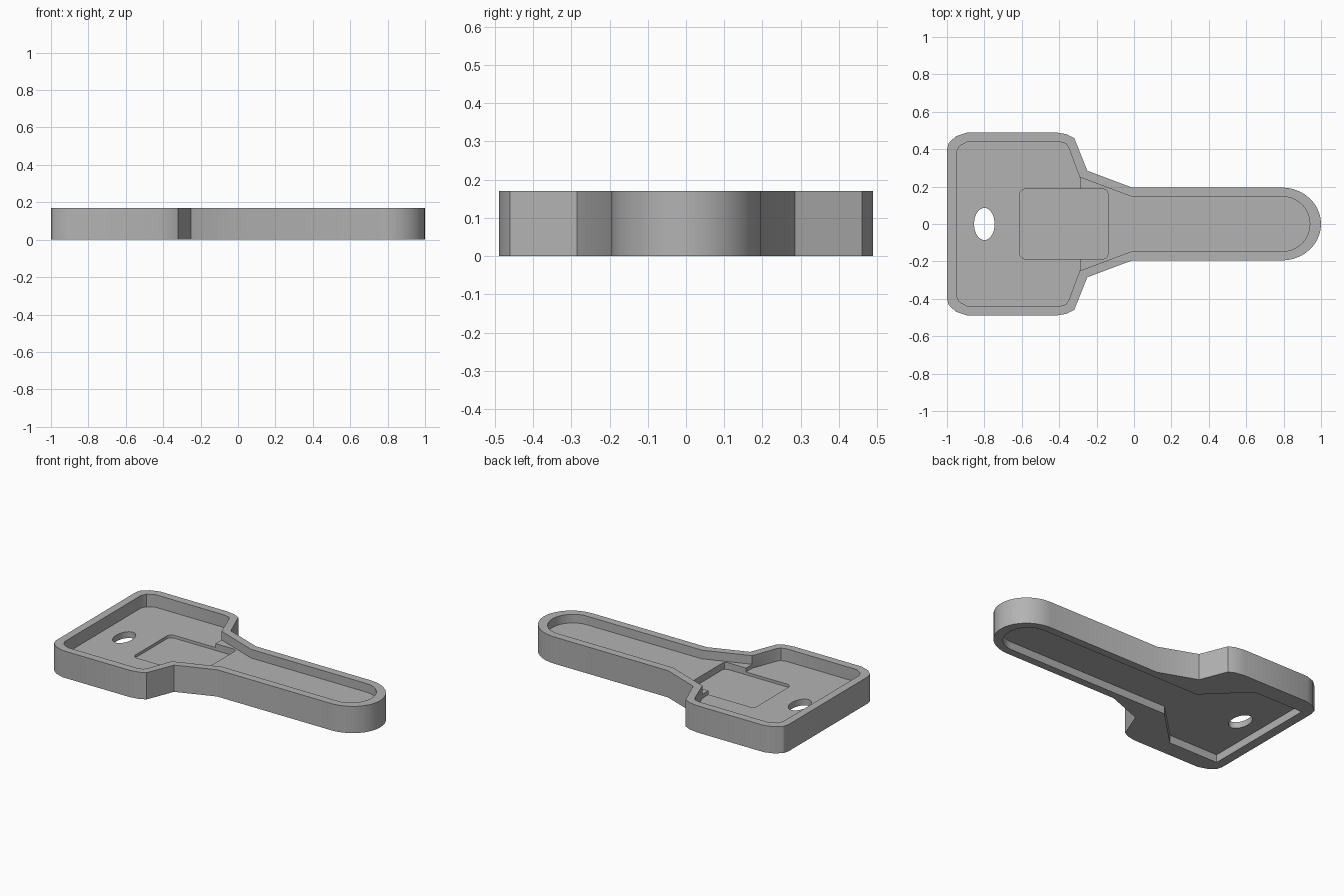
import bpy, bmesh, math

if "Cube" in bpy.data.objects:
    bpy.data.objects.remove(bpy.data.objects["Cube"])

grey = bpy.data.materials.new("plain_grey")
grey.diffuse_color = (0.45, 0.45, 0.45, 1)
grey.use_nodes = True
grey.node_tree.nodes["Principled BSDF"].inputs["Base Color"].default_value = grey.diffuse_color


def mirrored(half):
    """Close a +y half profile by mirroring it across the x axis."""
    return half + [(x, -y) for x, y in reversed(half) if abs(y) > 1e-6]


def prism(name, points, z0, z1):
    """Extrude a flat outline between two heights."""
    bm = bmesh.new()
    face = bm.faces.new([bm.verts.new((x, y, z0)) for x, y in points])
    ext = bmesh.ops.extrude_face_region(bm, geom=[face])
    top = [v for v in ext["geom"] if isinstance(v, bmesh.types.BMVert)]
    bmesh.ops.translate(bm, verts=top, vec=(0, 0, z1 - z0))
    bmesh.ops.recalc_face_normals(bm, faces=bm.faces[:])
    mesh = bpy.data.meshes.new(name)
    bm.to_mesh(mesh)
    bm.free()
    obj = bpy.data.objects.new(name, mesh)
    bpy.context.collection.objects.link(obj)
    mesh.materials.append(grey)
    return obj


def rounded_end(x_start, x_tip, width, steps=10):
    """Quarter ellipse from the shaft side to just above the tip."""
    return [(x_start + (x_tip - x_start) * math.sin(a), width * math.cos(a))
            for a in (math.pi / 2 * i / steps for i in range(steps))] + [(x_tip, 0)]


# Key shaped body
outer = [(-1, 0.40), (-0.99, 0.435), (-0.95, 0.47), (-0.89, 0.49),
         (-0.42, 0.49), (-0.36, 0.48), (-0.32, 0.46), (-0.25, 0.285),
         (-0.01, 0.195)] + rounded_end(0.79, 1.0, 0.195)
body = prism("key_tray", mirrored(outer), 0, 0.17)

# Upper head recess, and the shallower neck and shaft recess
head = [(-0.95, 0.38), (-0.935, 0.415), (-0.89, 0.44), (-0.40, 0.44),
        (-0.365, 0.43), (-0.35, 0.41), (-0.29, 0.249)]
shaft = [(-0.35, 0.2725), (-0.01, 0.145)] + rounded_end(0.80, 0.94, 0.145)

# Raised pocket outline with small clipped corners
pocket = [(-0.61, 0.165), (-0.60, 0.18), (-0.585, 0.188),
          (-0.165, 0.188), (-0.145, 0.18), (-0.14, 0.165)]

# Underside recess: narrow shaft widening into the head
under = [(-0.94, 0.38), (-0.59, 0.38), (-0.35, 0.145)] + rounded_end(0.80, 0.94, 0.145)

# Hanging hole
hole = [(-0.8 + 0.055 * math.cos(t), 0.086 * math.sin(t))
        for t in (2 * math.pi * i / 32 for i in range(32))]

cutters = [
    prism("head_recess_cutter", mirrored(head), 0.09, 0.3),
    prism("shaft_recess_cutter", mirrored(shaft), 0.115, 0.32),
    prism("pocket_cutter", mirrored(pocket), 0.072, 0.34),
    prism("underside_cutter", mirrored(under), -0.1, 0.05),
    prism("hole_cutter", hole, -0.2, 0.36),
]
for cutter in cutters:
    cutter.hide_render = True
    mod = body.modifiers.new(cutter.name, 'BOOLEAN')
    mod.operation = 'DIFFERENCE'
    mod.solver = 'EXACT'
    mod.object = cutter

# Bake the cuts, then remove the helpers
bpy.context.view_layer.update()
evaluated = body.evaluated_get(bpy.context.evaluated_depsgraph_get())
mesh = bpy.data.meshes.new_from_object(evaluated)
body.modifiers.clear()
body.data = mesh
for cutter in cutters:
    bpy.data.objects.remove(cutter)

# Smooth the rounded walls while keeping hard edges
bpy.context.view_layer.objects.active = body
body.select_set(True)
bpy.ops.object.shade_smooth_by_angle(angle=math.radians(30))
